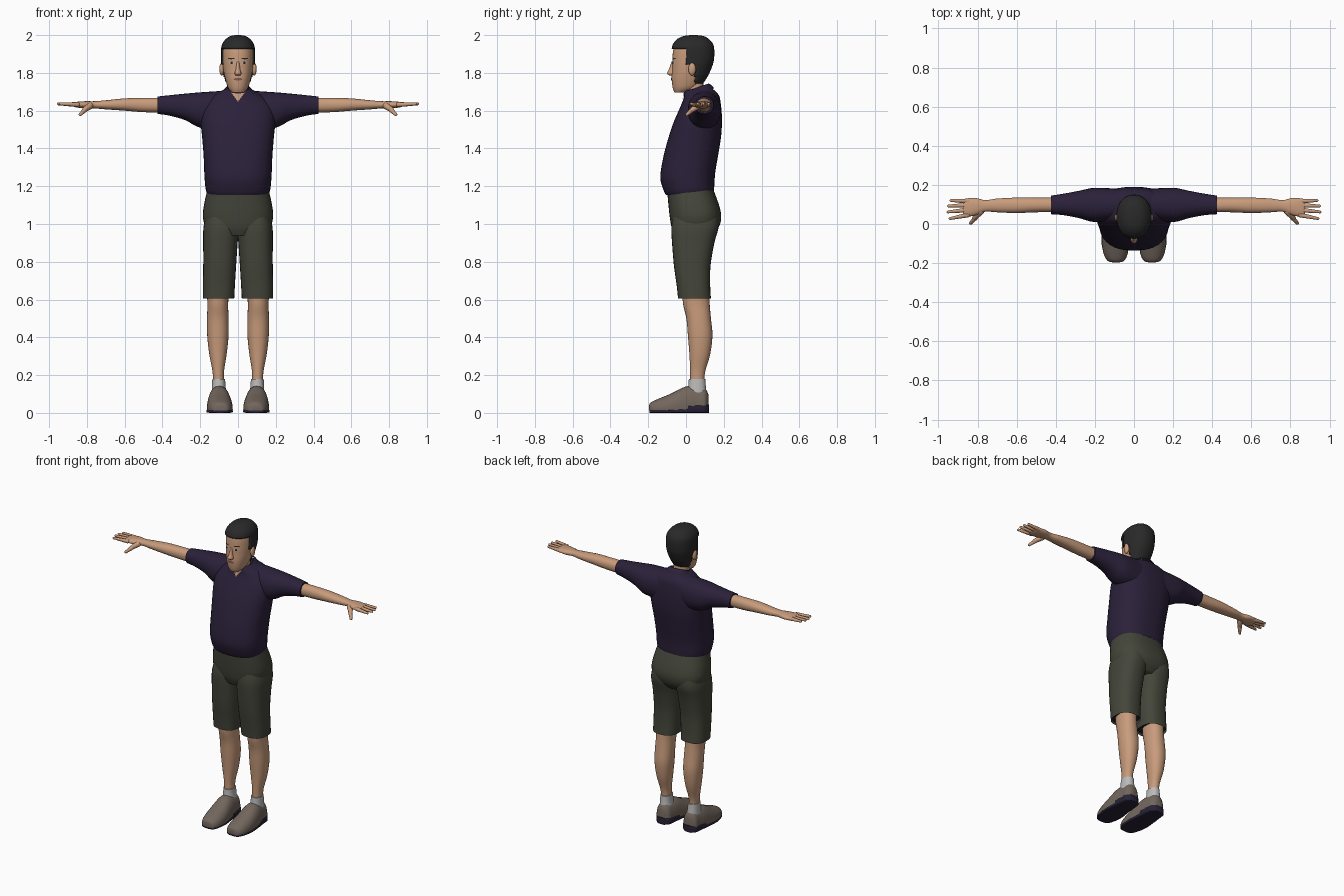
import bpy
import bmesh
import math
from mathutils import Vector
from mathutils.bvhtree import BVHTree

default_cube = bpy.data.objects.get("Cube")
if default_cube:
    bpy.data.objects.remove(default_cube, do_unlink=True)


def material(name, red, green, blue):
    mat = bpy.data.materials.new(name)
    mat.use_nodes = True
    color = (red, green, blue, 1)
    mat.diffuse_color = color
    shader = mat.node_tree.nodes["Principled BSDF"]
    shader.inputs["Base Color"].default_value = color
    shader.inputs["Roughness"].default_value = 0.8
    return mat


skin = material("skin", .58, .33, .2)
shirt = material("dark purple cloth", .024, .015, .042)
olive = material("olive cloth", .058, .06, .042)
black_hair = material("black hair", .022, .022, .022)
leather = material("grey brown leather", .17, .135, .11)
rubber = material("dark sole rubber", .02, .015, .035)
cotton = material("white cotton", .5, .5, .5)
dark = material("dark eye", .03, .02, .016)
lip_color = material("lip brown", .22, .1, .075)


def finish(name, bm, mat):
    bmesh.ops.recalc_face_normals(bm, faces=bm.faces)
    mesh = bpy.data.meshes.new(name)
    bm.to_mesh(mesh)
    bm.free()
    mesh.materials.append(mat)
    obj = bpy.data.objects.new(name, mesh)
    bpy.context.collection.objects.link(obj)
    bpy.ops.object.select_all(action='DESELECT')
    obj.select_set(True)
    bpy.context.view_layer.objects.active = obj
    bpy.ops.object.shade_smooth_by_angle(angle=math.radians(50))
    return obj


def spline(rings, steps):
    """Smoothly interpolated rings passing through the given ones."""
    padded = [rings[0]] + rings + [rings[-1]]
    result = []
    for a, b, c, d in zip(padded, padded[1:], padded[2:], padded[3:]):
        for i in range(steps):
            t = i / steps
            result.append([q + t * (r - p + t * (2*p - 5*q + 4*r - s + t * (3*(q - r) + s - p))) / 2
                           for p, q, r, s in zip(a, b, c, d)])
    return result + [rings[-1]]


def loft(name, axis, rings, mat, power=2.2, side=1, sides=28, steps=4,
         floor=None, tilt=0, cap=True, keep=None):
    """Rings are (position, u low, u high, v low, v high) along the axis."""
    bm = bmesh.new()
    loops = []
    for t, u_low, u_high, v_low, v_high in spline(rings, steps):
        loop = []
        for k in range(sides):
            angle = math.tau * k / sides
            c, s = math.cos(angle), math.sin(angle)
            du = math.copysign(abs(c) ** (2 / power), c) * (u_high - u_low) / 2
            dv = math.copysign(abs(s) ** (2 / power), s) * (v_high - v_low) / 2
            u, v, w = (u_low + u_high) / 2 + du, (v_low + v_high) / 2 + dv, t + tilt * dv
            x, y, z = {"x": (w, u, v), "y": (u, w, v), "z": (u, v, w)}[axis]
            if floor is not None:
                z = max(z, floor)
            loop.append(bm.verts.new((x * side, y, z)))
        loops.append(loop)
    for low, high in zip(loops, loops[1:]):
        for k in range(sides):
            n = (k + 1) % sides
            bm.faces.new((low[k], low[n], high[n], high[k]))
    if cap:
        bm.faces.new(loops[0])
        bm.faces.new(loops[-1])
    if keep:
        drop = [f for f in bm.faces if not keep(f.calc_center_median())]
        bmesh.ops.delete(bm, geom=drop, context='FACES')
    return finish(name, bm, mat)


def even(rings):
    """Expand (position, half width, v low, v high) to full rings."""
    return [(t, -half, half, low, high) for t, half, low, high in rings]


def limb(name, start, end, r_start, r_end, mat):
    """Tapered round-ended digit between two points."""
    bm = bmesh.new()
    bmesh.ops.create_uvsphere(bm, u_segments=10, v_segments=8, radius=1)
    start, end = Vector(start), Vector(end)
    turn = (end - start).to_track_quat('Z', 'Y')
    for v in bm.verts:
        at_end = v.co.z > 0.01
        v.co = (end if at_end else start) + turn @ (v.co * (r_end if at_end else r_start))
    return finish(name, bm, mat)


def ellipsoid(name, center, size, mat):
    bm = bmesh.new()
    bmesh.ops.create_uvsphere(bm, u_segments=14, v_segments=10, radius=1)
    for v in bm.verts:
        v.co = Vector(center) + v.co * Vector(size)
    return finish(name, bm, mat)


def decal(name, outline, target, mat, lift=.003):
    """Thin patch laid on the front of the target."""
    tree = BVHTree.FromObject(target, bpy.context.evaluated_depsgraph_get())
    center = sum((Vector(p) for p in outline), Vector((0, 0))) / len(outline)
    bm = bmesh.new()

    def land(p):
        hit = tree.ray_cast(Vector((p[0], -1, p[1])), Vector((0, 1, 0)))[0]
        return bm.verts.new((hit or Vector((p[0], 0, p[1]))) - Vector((0, lift, 0)))

    hub = land(center)
    rim = [land(p) for p in outline]
    middle = [land((Vector(p) + center) / 2) for p in outline]
    for i in range(len(rim)):
        bm.faces.new((hub, middle[i - 1], middle[i]))
        bm.faces.new((middle[i - 1], rim[i - 1], rim[i], middle[i]))
    return finish(name, bm, mat)


def oval(x, z, width, height, count=12):
    return [(x + width * math.cos(math.tau * i / count),
             z + height * math.sin(math.tau * i / count)) for i in range(count)]


# Head and neck
skull = [(1.695, .03, -.06, -.01), (1.72, .052, -.07, .06), (1.77, .068, -.076, .1),
         (1.82, .078, -.073, .125), (1.87, .082, -.072, .14), (1.93, .08, -.066, .14),
         (1.965, .062, -.045, .12), (1.985, .036, -.012, .09), (1.992, .008, .03, .05)]
head = loft("head", "z", even(skull), skin, sides=40)
loft("neck", "z", even([(1.62, .06, .0, .13), (1.69, .05, -.006, .1), (1.78, .048, 0, .09)]), skin)
loft("nose", "z", even([(1.785, .012, -.085, -.05), (1.797, .018, -.1, -.05),
                        (1.82, .012, -.09, -.05), (1.86, .007, -.076, -.05)]), skin, sides=12)


# Hair shell trimmed along the hairline
def in_hair(p):
    if p.y < 0.005:
        return p.z > 1.928
    return p.z > (1.842 if p.y < .05 else 1.74)


grow = .008
hair = loft("hair", "z", even([(z + grow * (z > 1.9), h + grow, a - grow, b + grow)
                               for z, h, a, b in skull]), black_hair,
            sides=48, steps=6, keep=in_hair)
shell = hair.modifiers.new("thickness", 'SOLIDIFY')
shell.thickness = .012

# Face details
decal("mouth", oval(0, 1.767, .024, .007), head, lip_color)
for side, label in ((1, "left"), (-1, "right")):
    decal(label + "_eye_white", oval(side * .034, 1.853, .014, .007), head, cotton, .002)
    decal(label + "_iris", oval(side * .034, 1.853, .007, .007), head, dark, .004)
    decal(label + "_eyebrow", oval(side * .036, 1.876, .018, .004), head, dark)
    ellipsoid(label + "_ear", (side * .086, .032, 1.82), (.013, .02, .034), skin)

# Shirt body with open neck and collar
body = loft("shirt_body", "z", even([
    (1.165, .165, -.105, .148), (1.19, .172, -.118, .15), (1.26, .178, -.136, .155),
    (1.36, .182, -.122, .172), (1.46, .19, -.096, .187), (1.55, .198, -.066, .19),
    (1.62, .19, -.035, .185), (1.67, .15, -.014, .175), (1.7, .095, -.01, .15),
    (1.715, .068, -.006, .13)]), shirt, power=2.4, sides=36, tilt=.1)
decal("neck_opening", [(-.036, 1.695), (0, 1.69), (.036, 1.695), (.018, 1.672),
                       (0, 1.648), (-.018, 1.672)], body, skin, .004)
loft("collar", "z", even([(1.69, .085, -.012, .148), (1.708, .074, -.004, .138),
                          (1.724, .058, .006, .12)]), shirt, tilt=.35, cap=False,
     keep=lambda p: p.y > .01 or abs(p.x) > .035)

# Shorts seat
loft("shorts_seat", "z", even([
    (.94, .1, -.06, .14), (.98, .165, -.076, .172), (1.03, .185, -.085, .186),
    (1.09, .182, -.092, .178), (1.18, .163, -.1, .146)]), olive, power=2.5, sides=36)

for side, label in ((1, "left"), (-1, "right")):
    # Sleeve, arm and hand
    loft(label + "_sleeve", "x", [
        (.08, .02, .18, 1.5, 1.705), (.2, .01, .185, 1.51, 1.697), (.28, .03, .17, 1.55, 1.69),
        (.36, .045, .155, 1.573, 1.682), (.425, .05, .145, 1.583, 1.675)], shirt, side=side)
    loft(label + "_arm", "x", [
        (.38, .06, .135, 1.59, 1.668), (.5, .06, .135, 1.592, 1.668),
        (.6, .056, .135, 1.6, 1.665), (.7, .06, .13, 1.607, 1.655),
        (.76, .063, .122, 1.612, 1.65), (.81, .045, .133, 1.612, 1.65),
        (.86, .036, .13, 1.618, 1.646), (.875, .045, .122, 1.624, 1.64)], skin, side=side)
    fingers = (("index", .046, .028, .94), ("middle", .072, .062, .95),
               ("ring", .096, .092, .948), ("little", .117, .12, .935))
    for finger, base, tip, reach in fingers:
        limb(f"{label}_{finger}_finger", (side * .85, base, 1.632),
             (side * reach, tip, 1.636), .013, .008, skin)
    limb(label + "_thumb_base", (side * .785, .065, 1.625), (side * .815, .03, 1.602), .019, .013, skin)
    limb(label + "_thumb", (side * .81, .033, 1.604), (side * .835, .005, 1.58), .013, .009, skin)

    # Shorts leg with a dark recessed opening
    loft(label + "_shorts_leg", "z", [
        (.605, .02, .186, -.042, .132), (.68, .016, .186, -.05, .128), (.78, .01, .184, -.064, .13),
        (.9, .002, .184, -.074, .15), (.98, -.004, .183, -.078, .172),
        (1.04, .0, .17, -.07, .17)], olive, power=2.5, side=side, cap=False)
    loft(label + "_shorts_lining", "z", [(.62, .024, .182, -.038, .128),
                                         (.64, .024, .18, -.04, .124)], rubber, power=2.5, side=side)

    # Lower leg and sock
    loft(label + "_leg", "z", [
        (.15, .073, .132, .022, .095), (.22, .074, .135, .022, .102), (.31, .06, .152, .018, .128),
        (.41, .05, .163, .01, .14), (.5, .05, .164, .002, .132), (.58, .052, .162, -.016, .125),
        (.68, .045, .168, -.022, .12)], skin, side=side)
    loft(label + "_sock", "z", [(.1, .06, .14, .005, .11), (.14, .066, .138, .012, .105),
                                (.18, .068, .136, .015, .102)], cotton, side=side)

    # Shoe, sole and heel
    loft(label + "_shoe", "y", [
        (-.196, .075, .11, -.0, .035), (-.188, .05, .135, -.02, .054), (-.15, .032, .156, -.04, .073),
        (-.08, .028, .165, -.06, .102), (.0, .038, .16, -.07, .14), (.06, .045, .152, -.07, .138),
        (.1, .052, .148, -.06, .13), (.118, .075, .125, -.04, .1)], leather,
         power=2.3, side=side, floor=.012)
    loft(label + "_sole", "y", [
        (-.194, .075, .112, 0, .013), (-.18, .045, .142, 0, .014), (-.1, .027, .166, 0, .016),
        (.0, .036, .162, 0, .022), (.03, .04, .158, 0, .024)], rubber, power=5, side=side)
    loft(label + "_heel", "y", [
        (.01, .037, .161, 0, .04), (.06, .041, .156, 0, .042), (.1, .048, .15, 0, .044),
        (.122, .072, .128, 0, .044)], rubber, power=6, side=side)
